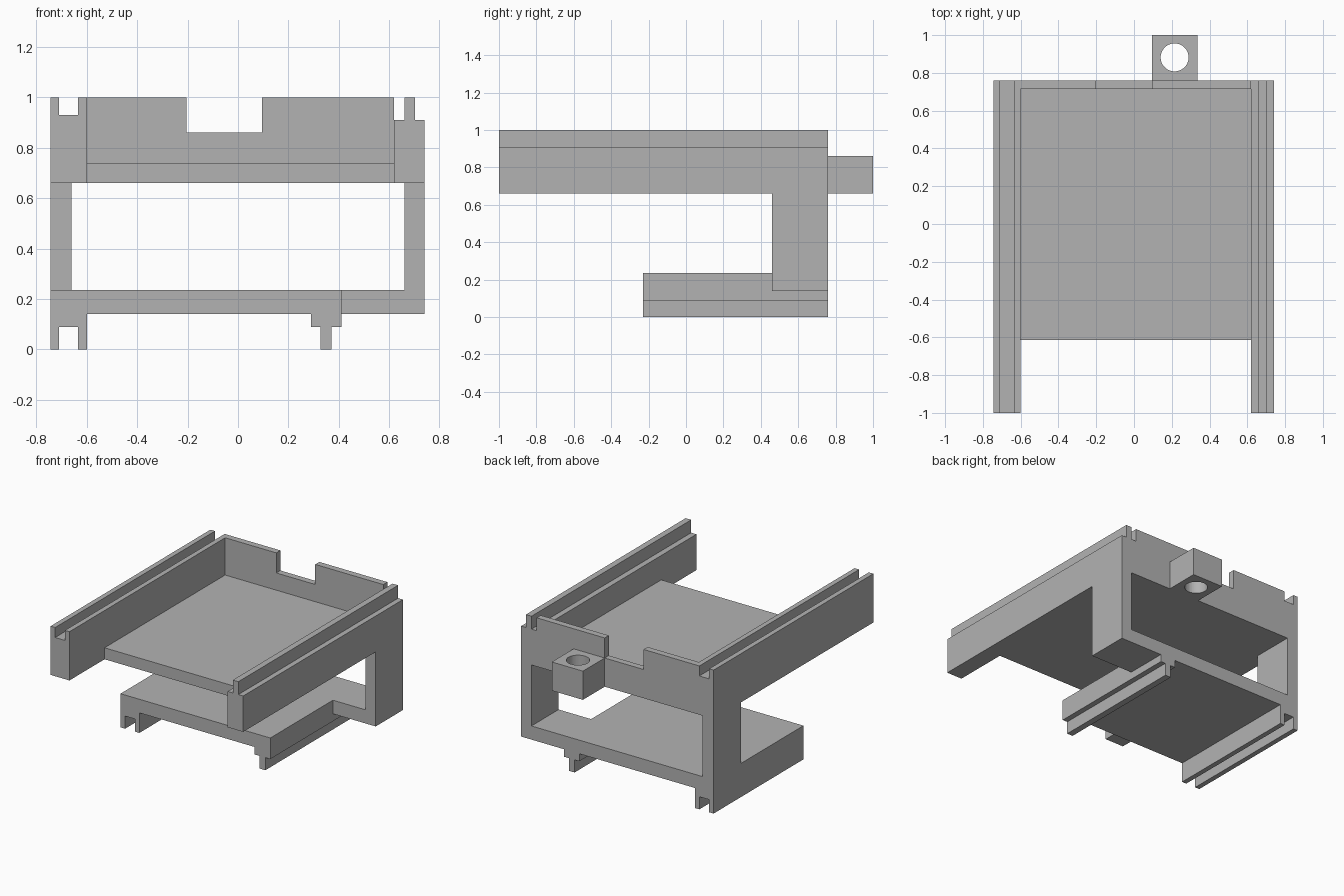
import bpy
import bmesh
from mathutils import Matrix, Vector

cube = bpy.data.objects.get("Cube")
if cube:
    bpy.data.objects.remove(cube, do_unlink=True)

GREY = (0.45, 0.45, 0.45, 1.0)
grey = bpy.data.materials.new("plain grey")
grey.use_nodes = True
grey.diffuse_color = GREY
grey.node_tree.nodes["Principled BSDF"].inputs["Base Color"].default_value = GREY

# Shared levels and extents
LEFT, RIGHT, BACK = -0.745, 0.74, 0.76
RAIL_IN_L, RAIL_IN_R = -0.60, 0.62
UPPER, TOP = 0.66, 1.0
PLATE_LOW, PLATE_TOP = 0.14, 0.235
LOWER_FRONT, LEG_FRONT = -0.23, 0.46


def add_object(name, bm):
    bmesh.ops.recalc_face_normals(bm, faces=bm.faces)
    mesh = bpy.data.meshes.new(name)
    bm.to_mesh(mesh)
    bm.free()
    mesh.materials.append(grey)
    obj = bpy.data.objects.new(name, mesh)
    bpy.context.collection.objects.link(obj)
    return obj


def extrude(name, profile, y0, y1):
    """Extrude an (x, z) outline along y."""
    bm = bmesh.new()
    face = bm.faces.new([bm.verts.new((x, y0, z)) for x, z in profile])
    result = bmesh.ops.extrude_face_region(bm, geom=[face], use_keep_orig=True)
    moved = [g for g in result["geom"] if isinstance(g, bmesh.types.BMVert)]
    bmesh.ops.translate(bm, verts=moved, vec=Vector((0, y1 - y0, 0)))
    return add_object(name, bm)


def box(name, x0, x1, y0, y1, z0, z1):
    return extrude(name, [(x0, z0), (x1, z0), (x1, z1), (x0, z1)], y0, y1)


def grooved(base, groove, tip):
    """Rail outline with a slot open at the tip side."""
    a, b = -0.71, -0.635
    return [(LEFT, base), (RAIL_IN_L, base), (RAIL_IN_L, tip), (b, tip),
            (b, groove), (a, groove), (a, tip), (LEFT, tip)]


def ridged(x0, x1, a, b, base, shoulder, tip):
    """Rail outline with a tongue standing on its shoulder."""
    return [(x0, base), (x1, base), (x1, shoulder), (b, shoulder),
            (b, tip), (a, tip), (a, shoulder), (x0, shoulder)]


# Upper rails
extrude("upper_grooved_rail", grooved(UPPER, 0.93, TOP), -1, BACK)
extrude("upper_tongue_rail",
        ridged(RAIL_IN_R, RIGHT, 0.66, 0.703, UPPER, 0.91, TOP), -1, BACK)

# Shelf and notched back wall
SHELF_TOP, NOTCH = 0.74, 0.86
box("shelf", RAIL_IN_L, RAIL_IN_R, -0.613, BACK, UPPER, SHELF_TOP)
extrude("back_wall",
        [(RAIL_IN_L, SHELF_TOP), (RAIL_IN_R, SHELF_TOP), (RAIL_IN_R, TOP),
         (0.095, TOP), (0.095, NOTCH), (-0.205, NOTCH), (-0.205, TOP),
         (RAIL_IN_L, TOP)], 0.715, BACK)

# Rear lug with a vertical round hole
lug = box("rear_lug", 0.095, 0.335, BACK, 1.0, UPPER, NOTCH)
bm = bmesh.new()
bmesh.ops.create_cone(bm, cap_ends=True, segments=48, radius1=0.074,
                      radius2=0.074, depth=1,
                      matrix=Matrix.Translation((0.215, 0.882, 0.76)))
cutter = add_object("lug_hole_cutter", bm)
cutter.hide_render = True
hole = lug.modifiers.new("hole", "BOOLEAN")
hole.operation = "DIFFERENCE"
hole.solver = "EXACT"
hole.object = cutter
graph = bpy.context.evaluated_depsgraph_get()
lug.data = bpy.data.meshes.new_from_object(lug.evaluated_get(graph))
lug.modifiers.clear()
bpy.data.objects.remove(cutter, do_unlink=True)

# Legs
box("left_leg", LEFT, -0.66, LEG_FRONT, BACK, PLATE_TOP, UPPER)
box("right_leg", 0.66, RIGHT, LEG_FRONT, BACK, PLATE_TOP, UPPER)

# Lower plate and the arm reaching the right leg
box("lower_plate", LEFT, 0.41, LOWER_FRONT, BACK, PLATE_LOW, PLATE_TOP)
box("lower_arm", 0.41, RIGHT, LEG_FRONT, BACK, PLATE_LOW, PLATE_TOP)

# Lower rails, pointing down
extrude("lower_grooved_rail", grooved(PLATE_LOW, 0.088, 0), LOWER_FRONT, BACK)
extrude("lower_tongue_rail",
        ridged(0.29, 0.41, 0.327, 0.372, PLATE_LOW, 0.088, 0),
        LOWER_FRONT, BACK)
